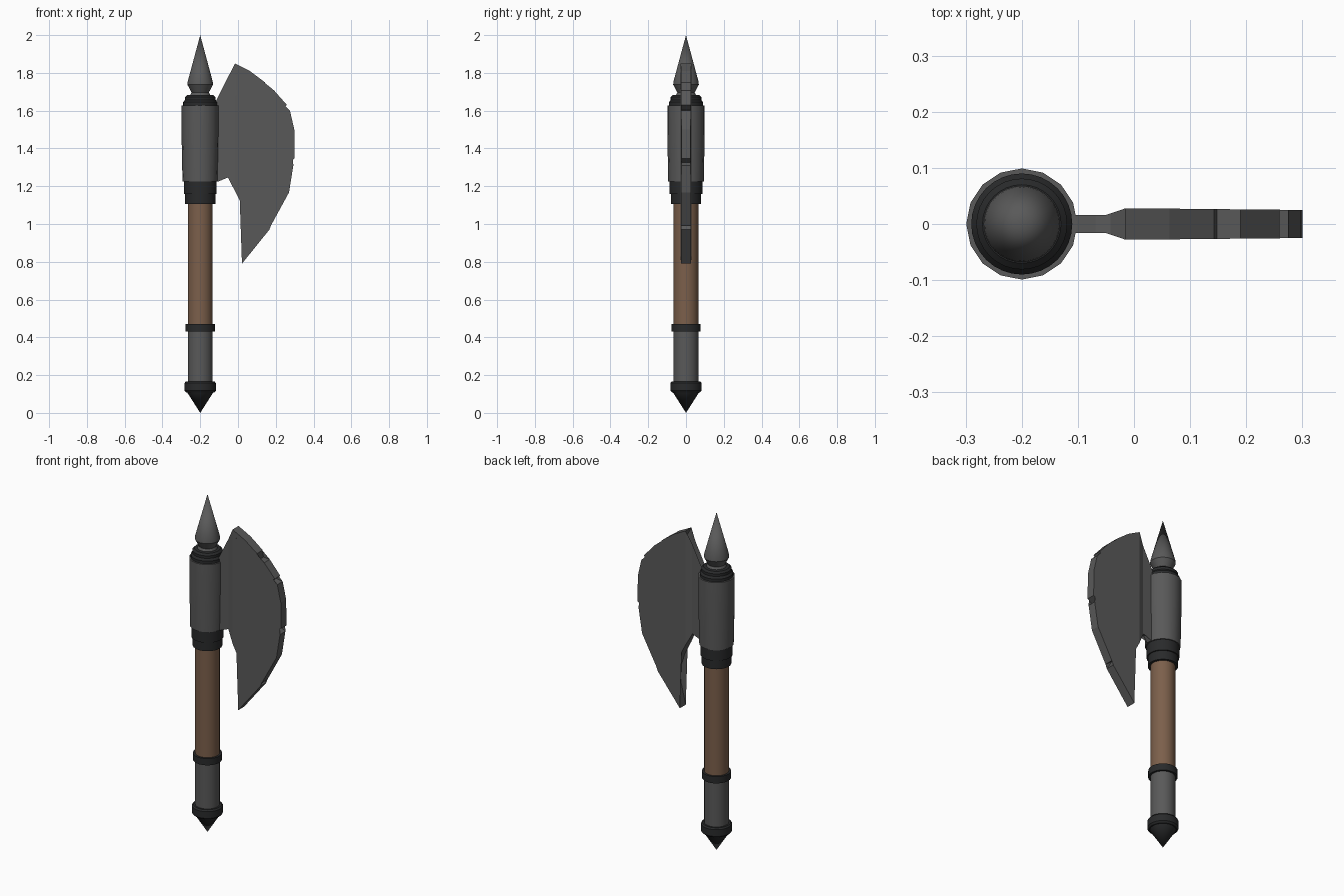
import bpy, bmesh, math

if "Cube" in bpy.data.objects:
    bpy.data.objects.remove(bpy.data.objects["Cube"])

AXIS_X = -0.2


def material(name, rgb):
    m = bpy.data.materials.new(name)
    m.diffuse_color = (*rgb, 1)
    m.use_nodes = True
    m.node_tree.nodes["Principled BSDF"].inputs["Base Color"].default_value = m.diffuse_color
    return m


STEEL = material("steel", (0.10, 0.10, 0.10))
IRON = material("dark_iron", (0.022, 0.023, 0.024))
WOOD = material("wood", (0.20, 0.115, 0.07))


def finish(name, bm, mat, smooth):
    bmesh.ops.recalc_face_normals(bm, faces=bm.faces)
    me = bpy.data.meshes.new(name)
    bm.to_mesh(me)
    bm.free()
    me.materials.append(mat)
    ob = bpy.data.objects.new(name, me)
    bpy.context.collection.objects.link(ob)
    if smooth:
        bpy.ops.object.select_all(action='DESELECT')
        ob.select_set(True)
        bpy.context.view_layer.objects.active = ob
        bpy.ops.object.shade_smooth_by_angle(angle=math.radians(30))


def lathe(name, profile, mat, sides=32):
    """Closed solid of revolution from (radius, z) points around the shaft axis."""
    bm = bmesh.new()
    rings = []
    for r, z in profile:
        n = sides if r > 0 else 1
        rings.append([bm.verts.new((AXIS_X + r * math.cos(math.tau * i / sides),
                                    r * math.sin(math.tau * i / sides), z)) for i in range(n)])
    for a, b in zip(rings, rings[1:]):
        for i in range(sides):
            j = (i + 1) % sides
            quad = [a[i % len(a)], a[j % len(a)], b[j % len(b)], b[i % len(b)]]
            bm.faces.new(list(dict.fromkeys(quad)))
    for ring in (rings[0], rings[-1]):
        if len(ring) > 1:
            bm.faces.new(ring)
    finish(name, bm, mat, True)


# Shaft, bottom to top
lathe("pommel_point", [(0, 0), (0.07, 0.11), (0.07, 0.13)], IRON)
lathe("pommel_ring", [(0.074, 0.108), (0.083, 0.118), (0.083, 0.158), (0.076, 0.166)], IRON)
lathe("lower_sleeve", [(0.066, 0.15), (0.066, 0.44)], STEEL)
lathe("grip_ring", [(0.078, 0.43), (0.078, 0.47)], IRON)
lathe("wooden_handle", [(0.066, 0.46), (0.066, 1.12)], WOOD)
lathe("lower_collar", [(0.08, 1.107), (0.08, 1.165)], IRON)
lathe("upper_collar", [(0.087, 1.16), (0.087, 1.226)], IRON)

# Axe head socket, cap and spike
lathe("head_socket", [(0.094, 1.225), (0.099, 1.48), (0.099, 1.628)], STEEL, 16)
lathe("socket_cap", [(0.09, 1.62), (0.09, 1.645), (0.081, 1.657), (0.081, 1.672),
                     (0.07, 1.682), (0.05, 1.684)], IRON)
lathe("top_spike", [(0.055, 1.68), (0.046, 1.697), (0.068, 1.738), (0.066, 1.755), (0, 2)], STEEL)

# Notched blade outline (x, z), clockwise from the upper horn
outline = [(-.016, 1.85), (.063, 1.81), (.143, 1.75), (.148, 1.71), (.19, 1.708),
           (.259, 1.63), (.233, 1.607), (.275, 1.60), (.298, 1.50), (.30, 1.347),
           (.265, 1.326), (.293, 1.31), (.27, 1.167), (.175, .993), (.132, 1.025),
           (.166, .97), (.021, .79), (.053, .92), (.048, 1.025), (.026, 1.093),
           (-.053, 1.246), (-.08, 1.257), (-.105, 1.225), (-.13, 1.225),
           (-.13, 1.625), (-.105, 1.625), (-.069, 1.645), (-.042, 1.65), (-.005, 1.685),
           (.014, 1.72), (.016, 1.79)]


def half_thickness(x):
    if x < 0:
        return 0.016 + 0.012 * min(1, max(0, (x + 0.05) / 0.035))
    return 0.028 - 0.01 * x


bm = bmesh.new()
bm.faces.new([bm.verts.new((x, 0, z)) for x, z in outline])
bmesh.ops.triangulate(bm, faces=bm.faces[:])
for cut in (-0.05, -0.015):
    bmesh.ops.bisect_plane(bm, geom=bm.verts[:] + bm.edges[:] + bm.faces[:],
                           plane_co=(cut, 0, 0), plane_no=(1, 0, 0))
front = bm.verts[:]
grown = bmesh.ops.extrude_face_region(bm, geom=bm.faces[:])["geom"]
back = {v for v in grown if isinstance(v, bmesh.types.BMVert)}
for v in bm.verts:
    v.co.y = half_thickness(v.co.x) * (1 if v in back else -1)
finish("axe_blade", bm, STEEL, False)
